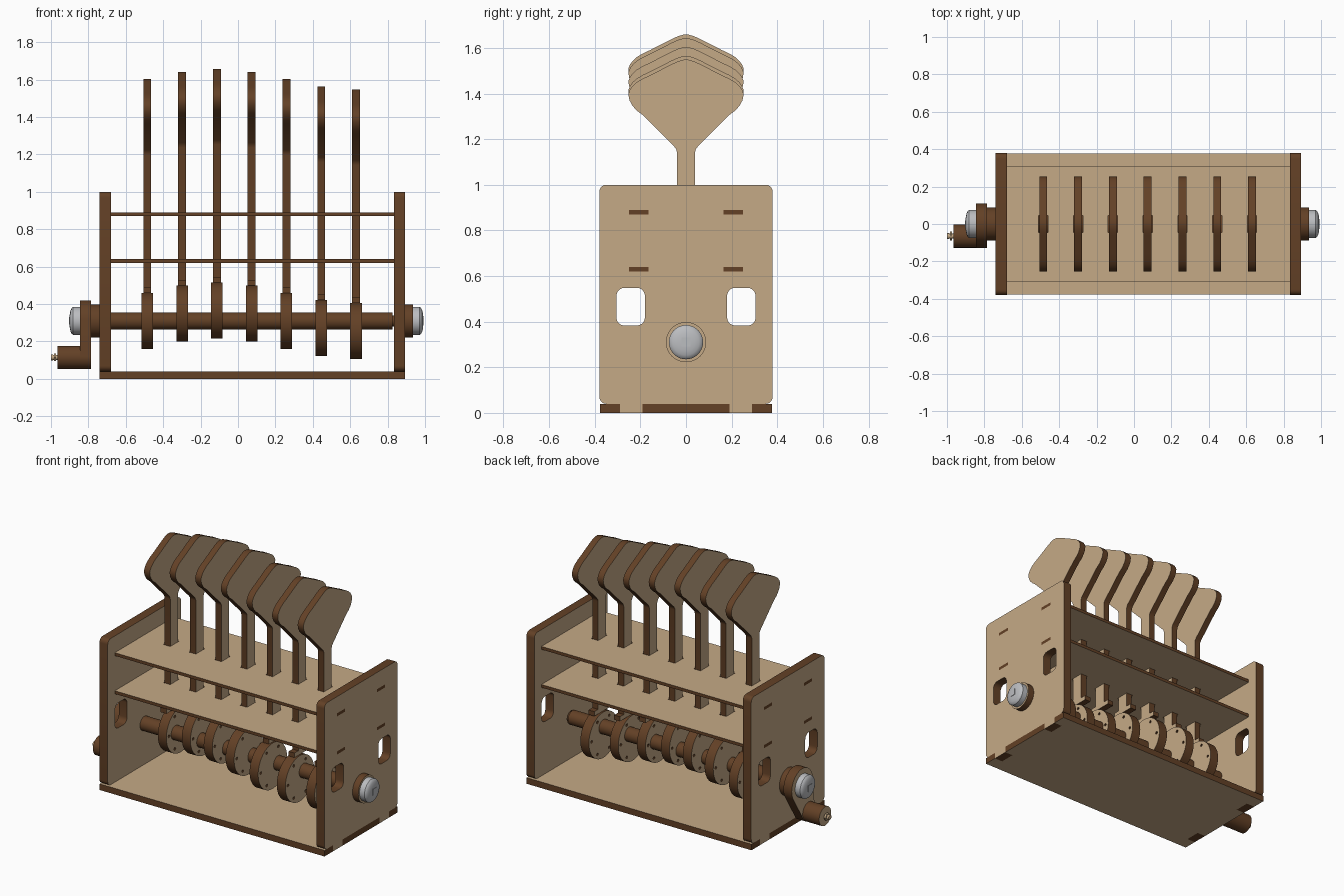
import bpy, bmesh, math
from mathutils import Matrix, Vector

if "Cube" in bpy.data.objects:
    bpy.data.objects.remove(bpy.data.objects["Cube"])

def material(name, rgb):
    m = bpy.data.materials.new(name)
    m.diffuse_color = (*rgb, 1)
    m.use_nodes = True
    m.node_tree.nodes["Principled BSDF"].inputs["Base Color"].default_value = m.diffuse_color
    return m

WOOD = material("light_wood", (0.56, 0.40, 0.24))
EDGE = material("dark_cut_edge", (0.125, 0.052, 0.019))
METAL = material("grey_metal", (0.50, 0.51, 0.53))

# ---- outline helpers -------------------------------------------------
def arc(cx, cy, r, a0, a1, n):
    return [(cx + r * math.cos(a0 + (a1 - a0) * i / n),
             cy + r * math.sin(a0 + (a1 - a0) * i / n)) for i in range(n + 1)]

def circle(cx, cy, r, n=48):
    return arc(cx, cy, r, 0, 2 * math.pi, n)[:-1]

def rect(x0, y0, x1, y1):
    return [(x0, y0), (x1, y0), (x1, y1), (x0, y1)]

def round_rect(x0, y0, x1, y1, r):
    q = math.pi / 2
    pts = []
    for k, (x, y) in enumerate([(x1 - r, y1 - r), (x0 + r, y1 - r),
                                (x0 + r, y0 + r), (x1 - r, y0 + r)]):
        pts += arc(x, y, r, k * q, (k + 1) * q, 5)
    return pts

def mirrored(half):
    return half + [(-x, y) for x, y in reversed(half) if abs(x) > 1e-6]

def finish(name, mesh, mats):
    for m in mats:
        mesh.materials.append(m)
    mesh.shade_smooth()
    mesh.set_sharp_from_angle(angle=math.radians(35))
    ob = bpy.data.objects.new(name, mesh)
    bpy.context.collection.objects.link(ob)
    return ob

def plate(name, loops, lo, hi, axis="x", face=WOOD, edge=EDGE):
    """Laser-cut plate: first loop is the outline, the others are holes."""
    cu = bpy.data.curves.new(name, 'CURVE')
    cu.dimensions, cu.fill_mode, cu.extrude = '2D', 'BOTH', (hi - lo) / 2
    for loop in loops:
        sp = cu.splines.new('POLY')
        sp.points.add(len(loop) - 1)
        for p, (u, v) in zip(sp.points, loop):
            p.co = (u, v, 0, 1)
        sp.use_cyclic_u = True
    tmp = bpy.data.objects.new(name + "_outline", cu)
    bpy.context.collection.objects.link(tmp)
    bpy.context.view_layer.update()
    dg = bpy.context.evaluated_depsgraph_get()
    mesh = bpy.data.meshes.new_from_object(tmp.evaluated_get(dg))
    bpy.data.objects.remove(tmp)
    bpy.data.curves.remove(cu)
    mesh.materials.clear()
    bm = bmesh.new()
    bm.from_mesh(mesh)
    bmesh.ops.remove_doubles(bm, verts=bm.verts, dist=1e-5)
    bmesh.ops.recalc_face_normals(bm, faces=bm.faces)
    for f in bm.faces:                       # cut edges are dark
        f.normal_update()
        f.material_index = 0 if abs(f.normal.z) > 0.5 else 1
    mid = (lo + hi) / 2
    for v in bm.verts:
        x, y, z = v.co
        v.co = (z + mid, x, y) if axis == "x" else (x, y, z + mid)
    bm.to_mesh(mesh)
    bm.free()
    return finish(name, mesh, [face, edge])

def lathe(name, profile, mat, cy, cz):
    """Spin (x, radius) points about an x-parallel axis."""
    bm = bmesh.new()
    vs = [bm.verts.new((x, 0, r)) for x, r in profile]
    es = [bm.edges.new(p) for p in zip(vs, vs[1:])]
    bmesh.ops.spin(bm, geom=vs + es, cent=(0, 0, 0), axis=(1, 0, 0),
                   angle=2 * math.pi, steps=40)
    bmesh.ops.remove_doubles(bm, verts=bm.verts, dist=1e-5)
    bmesh.ops.recalc_face_normals(bm, faces=bm.faces)
    bmesh.ops.translate(bm, verts=bm.verts, vec=(0, cy, cz))
    mesh = bpy.data.meshes.new(name)
    bm.to_mesh(mesh)
    bm.free()
    return finish(name, mesh, [mat])

# ---- main dimensions -------------------------------------------------
XL, XLI, XRI, XR = -0.74, -0.68, 0.835, 0.893   # outer/inner panel faces
AXLE = 0.31
SHELVES = [(0.62, 0.64), (0.87, 0.89)]
STICKS = [-0.485 + 0.186 * i for i in range(7)]

# side panels with feet tabs, windows and shelf slots
panel = mirrored([(0.19, 0.04), (0.19, 0), (0.29, 0), (0.29, 0.04)]
                 + arc(0.35, 0.07, 0.03, -math.pi / 2, 0, 5)
                 + arc(0.35, 0.97, 0.03, 0, math.pi / 2, 5))
holes = [circle(0, AXLE, 0.04)]
for s in (-1, 1):
    holes.append(round_rect(0.2425 * s - 0.0625, 0.383, 0.2425 * s + 0.0625, 0.548, 0.035))
    for z0, z1 in SHELVES:
        holes.append(rect(0.2075 * s - 0.0425, z0, 0.2075 * s + 0.0425, z1))
plate("left_panel", [panel] + holes, XL, XLI)
plate("right_panel", [panel] + holes, XRI, XR)

# base plate notched for the panel tabs
def ends(xl, xli, xri, xr, steps):
    """Outline whose two x ends alternate between outer and inner positions."""
    right = [(xr if out else xri, y) for y, out in steps]
    left = [(xl if out else xli, y) for y, out in reversed(steps)]
    return right + left

base_steps = [(-0.378, 1), (-0.29, 1), (-0.29, 0), (-0.19, 0), (-0.19, 1),
              (0.19, 1), (0.19, 0), (0.29, 0), (0.29, 1), (0.378, 1)]
plate("base", [ends(XL, XLI, XRI, XR, base_steps)], 0, 0.04, "z")

# two guide shelves with end tabs and stick slots
shelf_steps = [(-0.307, 0), (-0.25, 0), (-0.25, 1), (-0.165, 1), (-0.165, 0),
               (0.165, 0), (0.165, 1), (0.25, 1), (0.25, 0), (0.307, 0)]
slots = [rect(x - 0.025, -0.046, x + 0.025, 0.046) for x in STICKS]
for i, (z0, z1) in enumerate(SHELVES):
    plate(f"shelf_{i + 1}", [ends(XL, XLI, XRI, XR, shelf_steps)] + slots, z0, z1, "z")

# axle
plate("axle", [circle(0, AXLE, 0.046)], XLI, 0.825)
plate("axle_pin", [circle(0, AXLE, 0.03, 24)], XL - 0.05, XR + 0.02)

# eccentric cams and the paddles riding on them
for i, x in enumerate(STICKS):
    a = i * math.pi / 4
    dy, dz = 0.055 * math.cos(a), 0.055 * math.sin(a)
    cy, cz = dy, AXLE + dz
    dots = [circle(cx, cv, 0.009, 10) for cx, cv in circle(cy, cz, 0.122, 6)]
    plate(f"cam_{i + 1}", [circle(cy, cz, 0.15, 64), circle(0, AXLE, 0.046)] + dots,
          x - 0.031, x + 0.031)
    foot, top = 0.46 + dz, 1.603 + dz
    half = [(0.08, foot), (0.08, foot + 0.03), (0.04, foot + 0.03),
            (0.04, top - 0.405), (0.043, top - 0.392), (0.052, top - 0.38),
            (0.19, top - 0.242), (0.217, top - 0.222), (0.236, top - 0.2),
            (0.248, top - 0.177), (0.253, top - 0.15), (0.246, top - 0.132),
            (0.234, top - 0.115), (0.215, top - 0.098), (0.19, top - 0.083),
            (0.16, top - 0.069), (0.06, top - 0.018), (0.035, top - 0.007),
            (0.012, top)]
    plate(f"paddle_{i + 1}", [mirrored(half)], x - 0.021, x + 0.021)

# bearing washers
plate("right_washer", [circle(0, AXLE, 0.088)], XR, 0.935)
plate("left_washer", [circle(0, AXLE, 0.088)], -0.785, XL)

# crank arm: hull of two circles
HY, HZ, R, r = -0.065, 0.115, 0.11, 0.063
th = math.atan2(HZ - AXLE, HY)
ph = math.acos((R - r) / math.hypot(HY, HZ - AXLE))
arm = (arc(0, AXLE, R, th + ph, th + 2 * math.pi - ph, 36)
       + arc(HY, HZ, r, th - ph, th + ph, 20))
plate("crank_arm", [arm], -0.845, -0.785)

# crank handle with its end screw
plate("crank_handle", [circle(HY, HZ, 0.062)], -0.965, -0.845)
plate("handle_screw", [circle(HY, HZ, 0.013, 20)], -0.99, -0.965, edge=WOOD)
plate("handle_screw_head", [circle(HY, HZ, 0.024, 6)], -0.985, -0.972, edge=WOOD)
plate("handle_screw_tip", [circle(HY, HZ, 0.016, 20)], -1.0, -0.99, edge=WOOD)

# domed bolt heads with square centre plates
dome = [(0, 0), (0, 0.075), (0.036, 0.075), (0.044, 0.069), (0.05, 0.057),
        (0.054, 0.04), (0.056, 0.02), (0.056, 0)]
for name, x, s in (("right", 0.935, 1), ("left", -0.845, -1)):
    lathe(name + "_bolt", [(x + s * d, rad) for d, rad in dome], METAL, 0, AXLE)
    e = sorted((x + s * 0.052, x + s * 0.058))
    plate(name + "_bolt_square", [rect(-0.02, AXLE - 0.02, 0.02, AXLE + 0.02)],
          e[0], e[1], face=METAL, edge=METAL)
